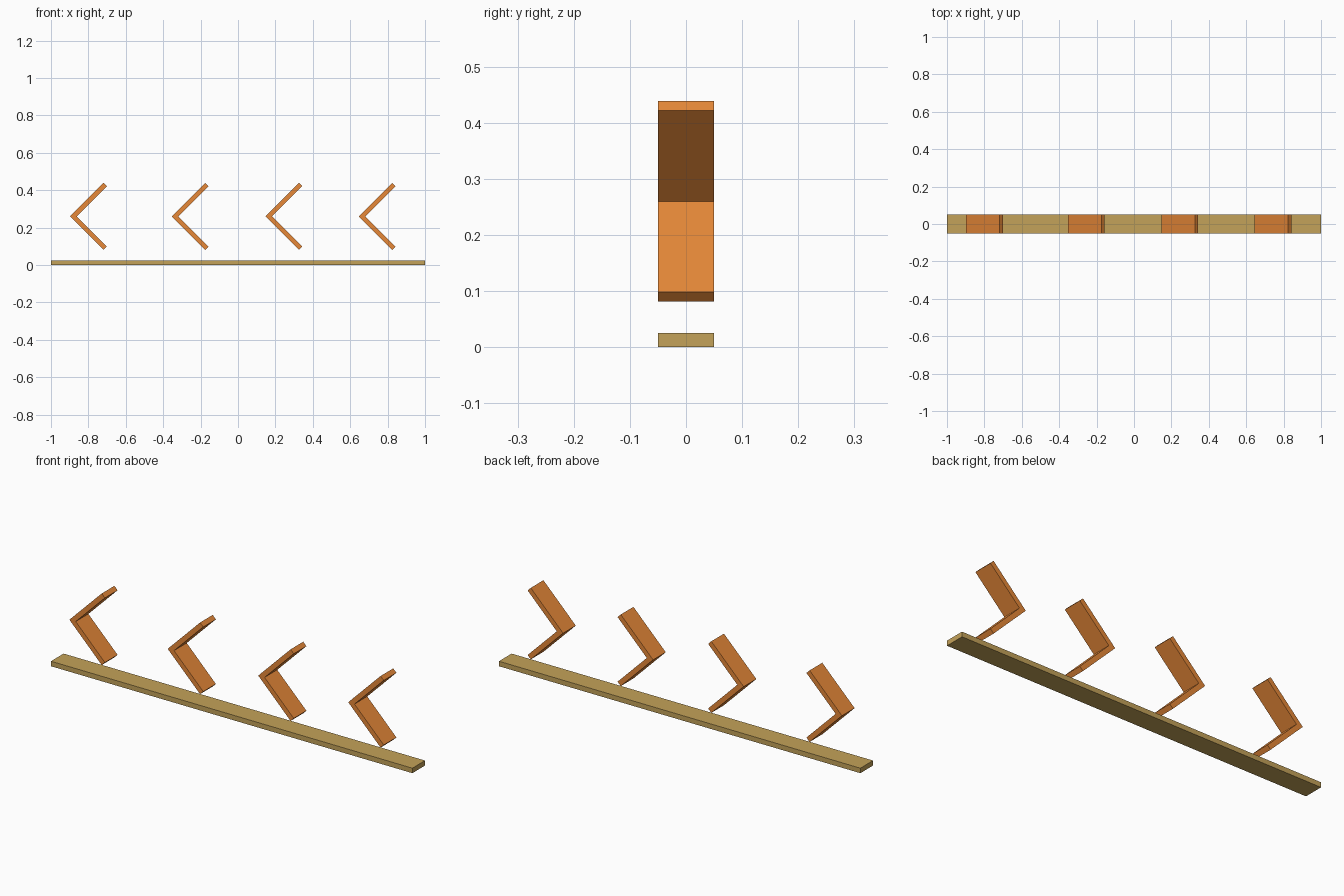
import bpy, bmesh

if "Cube" in bpy.data.objects:
    bpy.data.objects.remove(bpy.data.objects["Cube"])


def material(name, rgb):
    m = bpy.data.materials.new(name)
    m.diffuse_color = (*rgb, 1)
    m.use_nodes = True
    m.node_tree.nodes["Principled BSDF"].inputs["Base Color"].default_value = m.diffuse_color
    return m


def extrude_profile(name, profile, depth, location, mat):
    """Extrude an x-z outline along y, centred on y = 0."""
    bm = bmesh.new()
    face = bm.faces.new([bm.verts.new((x, -depth / 2, z)) for x, z in profile])
    ext = bmesh.ops.extrude_face_region(bm, geom=[face])
    verts = [v for v in ext["geom"] if isinstance(v, bmesh.types.BMVert)]
    bmesh.ops.translate(bm, verts=verts, vec=(0, depth, 0))
    bmesh.ops.recalc_face_normals(bm, faces=bm.faces)
    mesh = bpy.data.meshes.new(name)
    bm.to_mesh(mesh)
    bm.free()
    mesh.materials.append(mat)
    obj = bpy.data.objects.new(name, mesh)
    obj.location = location
    bpy.context.collection.objects.link(obj)
    return obj


wood = material("wood", (0.55, 0.36, 0.10))
orange = material("orange", (0.80, 0.25, 0.04))

# Base plank
extrude_profile("base_plank", [(-1, 0), (1, 0), (1, 0.025), (-1, 0.025)],
                0.1, (0, 0, 0), wood)

# Chevron hooks: two square-ended 45 degree arms meeting in a mitre
REACH = 0.179          # outer arm extent in x and z
END = 0.0175           # x and z extent of the square arm end
upper = [(0, 0), (REACH, REACH), (REACH + END, REACH - END), (2 * END, 0)]
chevron = upper + [(x, -z) for x, z in reversed(upper[1:3])]

for i, x in enumerate((-0.898, -0.354, 0.147, 0.645)):
    extrude_profile(f"hook_{i + 1}", chevron, 0.1, (x, 0, 0.26), orange)
